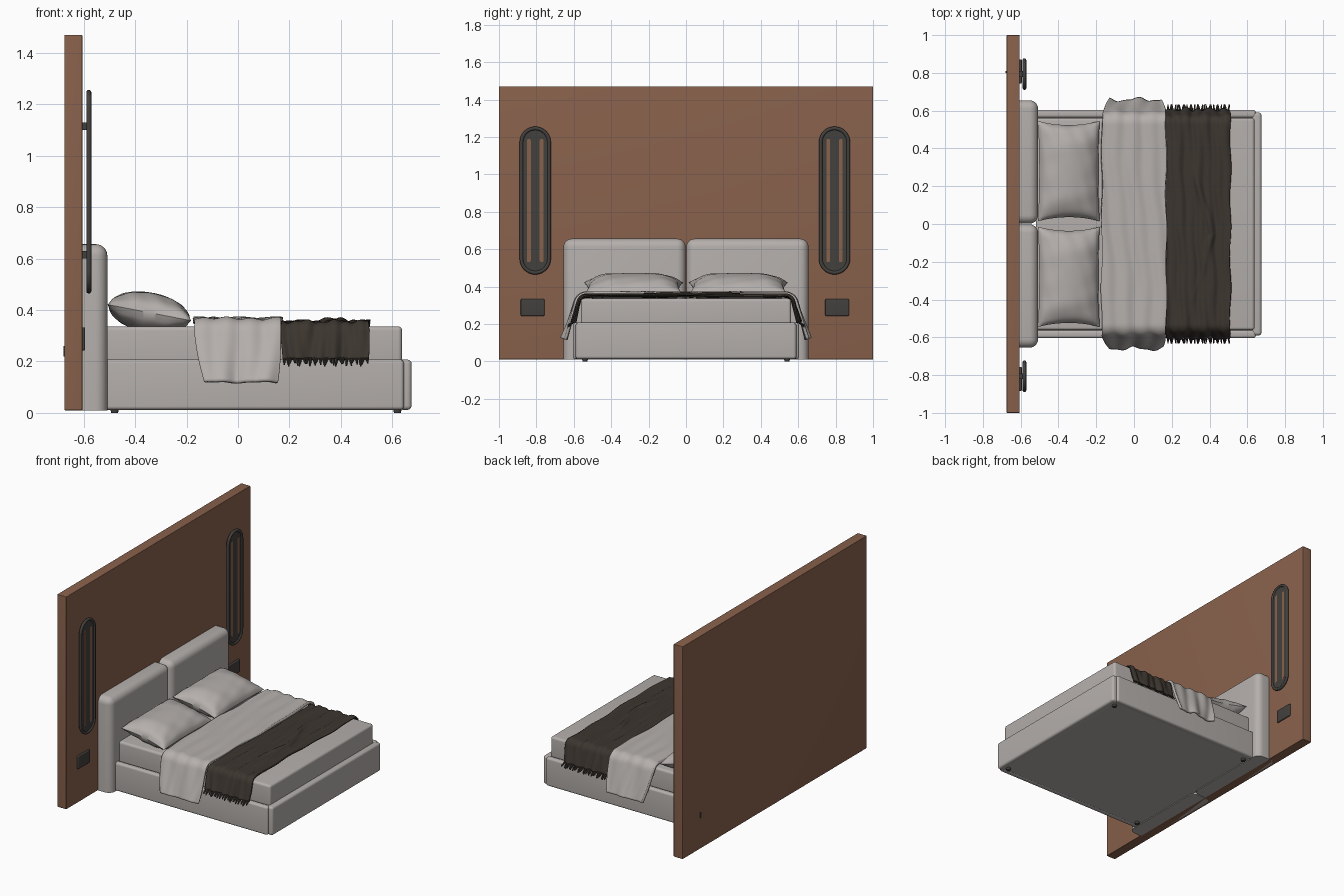
import bpy, bmesh
from math import sin, cos, pi, radians, exp
from mathutils import Matrix, Vector

cube = bpy.data.objects.get("Cube")
if cube:
    bpy.data.objects.remove(cube, do_unlink=True)


def material(name, rgb):
    m = bpy.data.materials.new(name)
    m.use_nodes = True
    m.diffuse_color = (*rgb, 1)
    m.node_tree.nodes["Principled BSDF"].inputs["Base Color"].default_value = (*rgb, 1)
    return m


wood = material("brown wood", (0.25, 0.12, 0.072))
fabric = material("warm grey fabric", (0.46, 0.43, 0.41))
wool = material("dark brown wool", (0.045, 0.036, 0.028))
metal = material("dark metal", (0.056, 0.052, 0.047))


def finish(name, bm, mat, thickness=0):
    bmesh.ops.recalc_face_normals(bm, faces=bm.faces)
    mesh = bpy.data.meshes.new(name)
    bm.to_mesh(mesh)
    bm.free()
    mesh.materials.append(mat)
    ob = bpy.data.objects.new(name, mesh)
    bpy.context.collection.objects.link(ob)
    bpy.ops.object.select_all(action='DESELECT')
    ob.select_set(True)
    bpy.context.view_layer.objects.active = ob
    bpy.ops.object.shade_smooth_by_angle(angle=radians(40))
    if thickness:
        mod = ob.modifiers.new("thickness", 'SOLIDIFY')
        mod.thickness = thickness
        mod.offset = 0
    return ob


def box(name, xs, ys, zs, mat, radius=0.0, flat_bottom=False):
    """Box between limits, with rounded edges."""
    bm = bmesh.new()
    bmesh.ops.create_cube(bm, size=1)
    for v in bm.verts:
        v.co = [lo + (c + 0.5) * (hi - lo) for c, (lo, hi) in zip(v.co, (xs, ys, zs))]
    if radius:
        edges = [e for e in bm.edges
                 if not (flat_bottom and all(v.co.z < zs[0] + 0.001 for v in e.verts))]
        bmesh.ops.bevel(bm, geom=edges, offset=radius, segments=6, profile=0.5,
                        affect='EDGES', clamp_overlap=True)
    return finish(name, bm, mat)


def pill_points(y, half, z0, z1, n=16):
    """Upright rounded slot outline."""
    pts = []
    for start, zc in ((0, z1 - half), (pi, z0 + half)):
        for i in range(n + 1):
            a = start + pi * i / n
            pts.append((y + half * cos(a), zc + half * sin(a)))
    return pts


def pill(name, x0, x1, y, half, z0, z1, mat):
    bm = bmesh.new()
    face = bm.faces.new([bm.verts.new((x0, *p)) for p in pill_points(y, half, z0, z1)])
    new = bmesh.ops.extrude_face_region(bm, geom=[face])["geom"]
    bmesh.ops.translate(bm, vec=(x1 - x0, 0, 0),
                        verts=[g for g in new if isinstance(g, bmesh.types.BMVert)])
    return finish(name, bm, mat)


def drape(name, xc, half_x, top, radius, lean, hang, taper, ripple, mat, thickness):
    """Cloth laid across the bed, bending over both sides and hanging."""
    flat = 0.53
    arc = radius * lean
    bm = bmesh.new()
    bmesh.ops.create_grid(bm, x_segments=70, y_segments=150, size=1)
    for v in bm.verts:
        u, w = v.co.x, v.co.y
        side = 1 if w >= 0 else -1
        s = abs(w) * (flat + arc + hang)
        a = min(max(s - flat, 0) / radius, lean)
        d = max(s - flat - arc, 0)
        y = min(s, flat) + radius * sin(a) + d * cos(lean)
        z = top - radius * (1 - cos(a)) - d * sin(lean)
        f = d / hang
        x = xc + half_x * u + f * (taper[0] * (1 - u) - taper[1] * (1 + u)) / 2
        x += 0.004 * sin(14 * w + 2 * u)
        h = ripple(u, w, f)
        v.co = (x, side * (y + h * sin(a)), z + h * cos(a))
    return finish(name, bm, mat, thickness)


# Wall panel with a small cable slot on the back
box("wall_panel", (-0.675, -0.605), (-1, 1), (0.01, 1.47), wood, 0.004)
box("back_cable_plate", (-0.679, -0.67), (0.8, 0.81), (0.22, 0.26), metal)

# Bed frame
box("bed_base", (-0.52, 0.645), (-0.575, 0.575), (0.015, 0.195), fabric)
box("footboard", (0.625, 0.675), (-0.59, 0.59), (0.012, 0.207), fabric, 0.016)
box("mattress", (-0.52, 0.638), (-0.562, 0.562), (0.19, 0.336), fabric, 0.016)
for side, label in ((1, "left"), (-1, "right")):
    ends = lambda a, b: tuple(sorted((side * a, side * b)))
    box(label + "_headboard", (-0.66, -0.508), ends(0.002, 0.655), (0.01, 0.656),
        fabric, 0.045, True)
    box(label + "_side_rail", (-0.53, 0.645), ends(0.563, 0.604), (0.012, 0.207), fabric, 0.014)
    for x, place in ((-0.48, "rear"), (0.62, "front")):
        bm = bmesh.new()
        bmesh.ops.create_cone(bm, cap_ends=True, segments=16, radius1=0.014, radius2=0.016,
                              depth=0.02, matrix=Matrix.Translation((x, side * 0.54, 0.01)))
        finish(f"{label}_{place}_foot", bm, metal)


# Pillows: two puffed sheets joined along a pinched seam
def pillow(name, side):
    bm = bmesh.new()
    tilt, hx, hy = 0.19, 0.166, 0.265
    for sheet in (1, -1):
        new = bmesh.ops.create_grid(bm, x_segments=36, y_segments=48, size=1)["verts"]
        for v in new:
            u, w = v.co.x, v.co.y
            puff = max((1 - u ** 2) * (1 - w ** 4), 0) ** 0.55
            crease = 0.006 * puff * sin(9 * w + 5 * u) * sin(7 * u - 3 * w) * (u * u + w * w)
            x = hx * u * (1 - 0.04 * (1 - w * w))
            y = hy * w * (1 - 0.08 * (1 - u * u))
            z = sheet * 0.078 * puff + crease
            v.co = (-0.345 + x * cos(tilt) + z * sin(tilt), side * 0.28 + y,
                    max(0.39 - x * sin(tilt) + z * cos(tilt), 0.332))
    bmesh.ops.remove_doubles(bm, verts=bm.verts, dist=0.0005)
    finish(name, bm, fabric)


pillow("left_pillow", 1)
pillow("right_pillow", -1)


# Folded duvet and throw
def duvet_folds(u, w, f):
    soft = 0.004 * sin(11 * u + 2 * sin(3 * w)) + 0.003 * sin(5 * w + 4 * u)
    return soft + f * 0.012 * sin(5 * u + 1.5 * w)


def throw_folds(u, w, f):
    folds = 0.005 * sin(9 * u + 1.5 * sin(4 * w)) + 0.003 * sin(21 * u + 3 * w)
    ridge = 0.012 * exp(-((u - 0.45 + 1.2 * abs(w + 0.08)) / 0.09) ** 2) * exp(-6 * w * w)
    return folds + ridge + f * 0.007 * sin(16 * u + 2 * w)


drape("folded_duvet", 0.0, 0.17, 0.36, 0.06, 1.25, 0.21, (0.04, 0.02), duvet_folds,
      fabric, 0.016)
drape("throw_blanket", 0.34, 0.17, 0.352, 0.045, 1.3, 0.115, (0.004, 0.004), throw_folds,
      wool, 0.008)

# Fringe tassels along both throw hems
bm = bmesh.new()
for side in (1, -1):
    for i in range(26):
        x = 0.18 + 0.32 * i / 25
        start = Vector((x, side * 0.602, 0.212))
        way = Vector((0.006 * sin(i * 2.3), side * 0.03, -0.024 - 0.006 * sin(i * 1.7)))
        spin = way.to_track_quat('Z', 'Y').to_matrix().to_4x4()
        bmesh.ops.create_cone(bm, cap_ends=True, segments=8, radius1=0.006, radius2=0.003,
                              depth=way.length,
                              matrix=Matrix.Translation(start + way / 2) @ spin)
finish("throw_fringe", bm, wool)

# Wall lamps and sockets
for y, label in ((0.794, "left"), (-0.806, "right")):
    pill(label + "_lamp_plate", -0.588, -0.578, y, 0.076, 0.468, 1.25, metal)
    for k in (-1, 1):
        pill(f"{label}_lamp_strip_{'inner' if k * y < 0 else 'outer'}", -0.58, -0.577,
             y + k * 0.034, 0.01, 0.53, 1.19, wood)
        box(f"{label}_lamp_{'upper' if k > 0 else 'lower'}_bracket", (-0.61, -0.58),
            (y - 0.015, y + 0.015), (0.85 + k * 0.25, 0.88 + k * 0.25), metal)
    curve = bpy.data.curves.new(label + "_lamp_rim", 'CURVE')
    curve.dimensions = '3D'
    curve.bevel_depth = 0.01
    curve.bevel_resolution = 3
    pts = pill_points(y, 0.074, 0.474, 1.246)
    spline = curve.splines.new('POLY')
    spline.points.add(len(pts) - 1)
    for p, co in zip(spline.points, pts):
        p.co = (-0.58, *co, 1)
    spline.use_cyclic_u = True
    curve.materials.append(metal)
    bpy.context.collection.objects.link(bpy.data.objects.new(label + "_lamp_rim", curve))
    yc = y + 0.014 if y > 0 else y - 0.014
    box(label + "_wall_socket", (-0.61, -0.594), (yc - 0.064, yc + 0.064), (0.243, 0.333),
        metal, 0.006)
